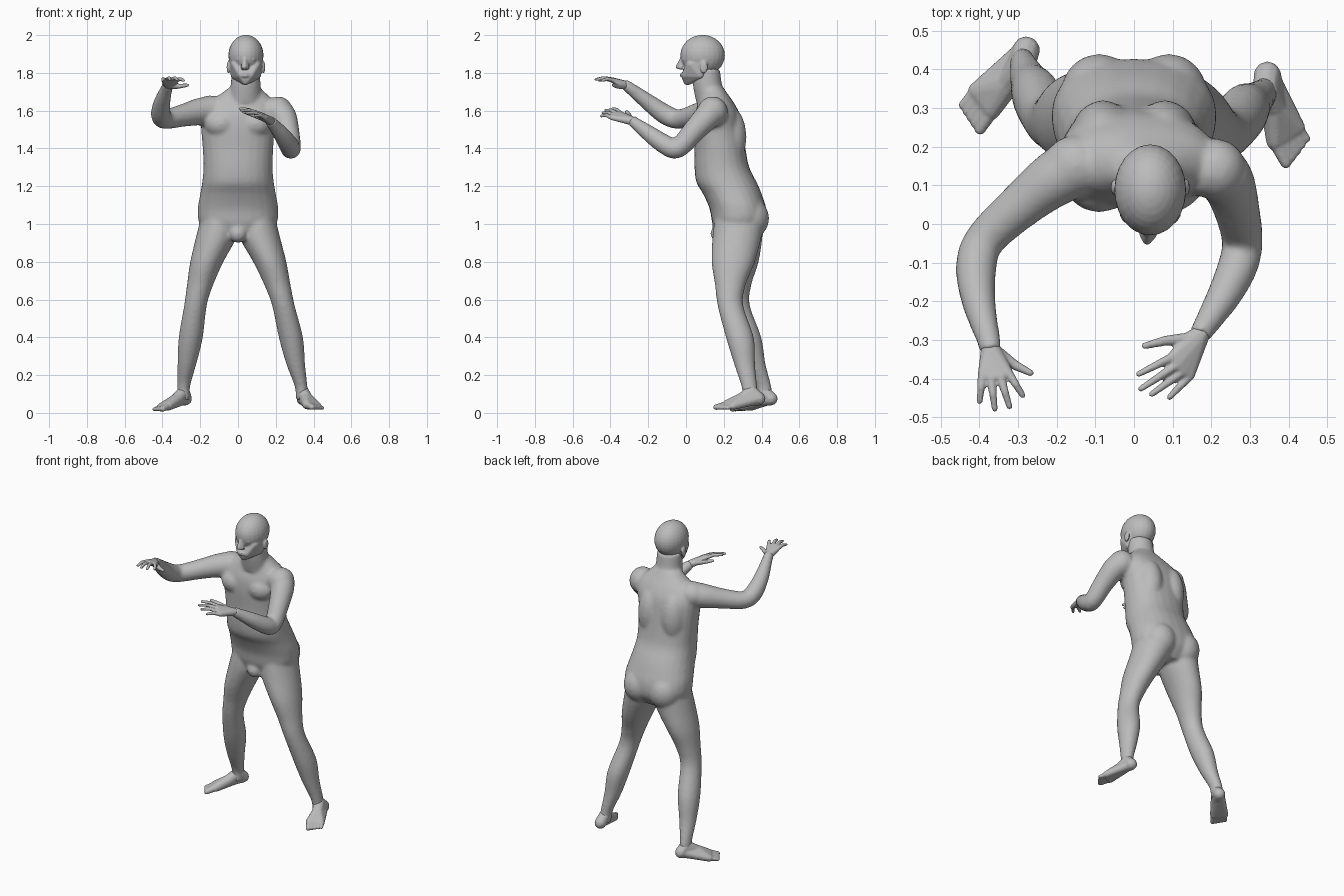
import bpy
import bmesh
from math import cos, sin, pi, copysign
from mathutils import Vector, Matrix

default_cube = bpy.data.objects.get("Cube")
if default_cube:
    bpy.data.objects.remove(default_cube, do_unlink=True)

# Single clay grey material
clay = bpy.data.materials.new("clay_grey")
clay.use_nodes = True
clay.diffuse_color = (0.5, 0.5, 0.5, 1)
clay.node_tree.nodes["Principled BSDF"].inputs["Base Color"].default_value = clay.diffuse_color

SIDES = 24


def spline(rows, steps=4):
    """Smooth the rows of a profile with a Catmull-Rom curve."""
    rows = [Vector(row) for row in rows]
    result = []
    for i in range(len(rows) - 1):
        a, b, c = rows[max(i - 1, 0)], rows[i], rows[i + 1]
        d = rows[min(i + 2, len(rows) - 1)]
        for s in range(steps):
            t = s / steps
            result.append(b + (c - a) * (t / 2) + (a * 2 - b * 5 + c * 4 - d) * (t * t / 2)
                          + (b * 3 - a - c * 3 + d) * (t ** 3 / 2))
    result.append(rows[-1])
    return result


def skin_rings(bm, rings):
    """Bridge rings of points into a closed tube."""
    loops = [[bm.verts.new(p) for p in ring] for ring in rings]
    for low, high in zip(loops, loops[1:]):
        for i in range(SIDES):
            j = (i + 1) % SIDES
            bm.faces.new((low[i], low[j], high[j], high[i]))
    bm.faces.new(loops[0][::-1])
    bm.faces.new(loops[-1])


def stack(bm, rows, power=1.0):
    """Loft level ovals: x, y, z, half width, half depth."""
    rings = []
    for x, y, z, rx, ry in spline(rows):
        ring = []
        for i in range(SIDES):
            c, s = cos(2 * pi * i / SIDES), sin(2 * pi * i / SIDES)
            ring.append((x + rx * copysign(abs(c) ** power, c),
                         y + ry * copysign(abs(s) ** power, s), z))
        rings.append(ring)
    skin_rings(bm, rings)


def tube(bm, rows):
    """Loft round sections square to a path: x, y, z, radius."""
    path = spline(rows)
    rings = []
    for k, row in enumerate(path):
        tangent = path[min(k + 1, len(path) - 1)].xyz - path[max(k - 1, 0)].xyz
        side = tangent.cross(Vector((0, 0, 1))).normalized()
        up = side.cross(tangent).normalized()
        rings.append([row.xyz + (side * cos(2 * pi * i / SIDES) + up * sin(2 * pi * i / SIDES)) * row.w
                      for i in range(SIDES)])
    skin_rings(bm, rings)


def ball(bm, centre, size):
    matrix = Matrix.Translation(centre) @ Matrix.Diagonal((*size, 1))
    bmesh.ops.create_uvsphere(bm, u_segments=SIDES, v_segments=16, radius=1, matrix=matrix)


def hull(bm, balls):
    """Wrap a convex skin around balls given as (centre, radius)."""
    unit = bmesh.new()
    bmesh.ops.create_icosphere(unit, subdivisions=2, radius=1)
    wrap = bmesh.new()
    for centre, radius in balls:
        for v in unit.verts:
            wrap.verts.new(Vector(centre) + v.co * radius)
    bmesh.ops.convex_hull(wrap, input=list(wrap.verts))
    bmesh.ops.delete(wrap, geom=[v for v in wrap.verts if not v.link_faces], context='VERTS')
    mesh = bpy.data.meshes.new("wrap")
    wrap.to_mesh(mesh)
    bm.from_mesh(mesh)
    bpy.data.meshes.remove(mesh)
    unit.free()
    wrap.free()


def digit(bm, points, start, end):
    """Tapered finger or toe made of hulled joints."""
    radii = [start + (end - start) * i / (len(points) - 1) for i in range(len(points))]
    joints = list(zip(points, radii))
    for pair in zip(joints, joints[1:]):
        hull(bm, pair)


def finish(name, bm, voxel, relax):
    """Fuse the overlapping volumes into one smooth skin."""
    mesh = bpy.data.meshes.new(name)
    bmesh.ops.recalc_face_normals(bm, faces=list(bm.faces))
    bm.to_mesh(mesh)
    bm.free()
    mesh.materials.append(clay)
    mesh.shade_smooth()
    part = bpy.data.objects.new(name, mesh)
    bpy.context.collection.objects.link(part)
    fuse = part.modifiers.new("fuse", 'REMESH')
    fuse.mode = 'VOXEL'
    fuse.voxel_size = voxel
    fuse.use_smooth_shade = True
    soften = part.modifiers.new("soften", 'SMOOTH')
    soften.factor = 0.5
    soften.iterations = relax


# Torso, leaning forward from the hips
body = bmesh.new()
stack(body, [
    (0, .27, .93, .1, .1), (0, .28, 1, .2, .14), (0, .275, 1.08, .213, .15),
    (0, .245, 1.16, .2, .155), (0, .215, 1.22, .19, .16), (0, .19, 1.3, .183, .145),
    (0, .18, 1.4, .187, .135), (0, .17, 1.5, .195, .13), (.01, .165, 1.58, .205, .12),
    (.02, .16, 1.64, .18, .095), (.03, .15, 1.69, .12, .07), (.035, .14, 1.72, .085, .06)], 0.88)
stack(body, [(.035, .14, 1.64, .09, .085), (.04, .115, 1.73, .08, .078), (.042, .105, 1.82, .075, .075)])
for s in (-1, 1):
    ball(body, (s * .09, .11, 1.53), (.09, .08, .075))   # chest
    ball(body, (s * .08, .22, 1.46), (.085, .1, .17))    # back
    ball(body, (s * .09, .335, 1.03), (.1, .105, .11))   # buttock
ball(body, (0, .18, .95), (.05, .05, .05))
ball(body, (-.15, .15, 1.605), (.085, .08, .075))        # shoulders
ball(body, (.215, .14, 1.595), (.075, .08, .08))

# Legs, sharing one list of thicknesses
leg_size = [(.1, .13), (.108, .13), (.088, .115), (.07, .082), (.06, .068),
            (.064, .074), (.05, .056), (.034, .042), (.034, .042)]
right_leg = [(-.1, .28, 1.02), (-.115, .275, .93), (-.165, .27, .8), (-.2, .265, .68), (-.225, .27, .57),
             (-.25, .325, .4), (-.27, .365, .26), (-.287, .41, .14), (-.288, .415, .07)]
left_leg = [(.1, .28, 1.02), (.115, .27, .93), (.168, .25, .8), (.208, .235, .68), (.24, .235, .57),
            (.28, .285, .4), (.305, .31, .26), (.334, .335, .14), (.34, .345, .07)]
for leg in (right_leg, left_leg):
    stack(body, [(*p, *size) for p, size in zip(leg, leg_size)])

# Arms reaching forward
tube(body, [(-.12, .16, 1.6, .08), (-.2, .12, 1.595, .073), (-.29, .05, 1.575, .06), (-.385, -.04, 1.555, .052),
            (-.408, -.11, 1.58, .053), (-.402, -.2, 1.645, .044), (-.376, -.3, 1.722, .031), (-.37, -.33, 1.74, .03)])
tube(body, [(.18, .15, 1.6, .08), (.235, .12, 1.575, .072), (.265, .04, 1.49, .06), (.28, -.045, 1.4, .053),
            (.268, -.11, 1.42, .052), (.23, -.19, 1.475, .044), (.18, -.27, 1.535, .031), (.17, -.29, 1.55, .03)])
finish("body", body, 0.01, 7)


# Hands with a flat palm, four bent fingers and a thumb
def hand(name, wrist, knuckles, tips, thumb):
    bm = bmesh.new()
    hull(bm, [(wrist, .024), (thumb[0], .016)] + [(k, .0125) for k in knuckles])
    for knuckle, tip in zip(knuckles, tips):
        middle = (Vector(knuckle) + Vector(tip)) / 2 + Vector((0, 0, .008))
        digit(bm, [knuckle, middle, tip], .0125, .008)
    digit(bm, thumb, .017, .009)
    finish(name, bm, 0.004, 3)


hand("right_hand", (-.372, -.32, 1.735),
     [(-.325, -.385, 1.76), (-.346, -.395, 1.765), (-.37, -.397, 1.765), (-.392, -.388, 1.76)],
     [(-.288, -.443, 1.76), (-.322, -.472, 1.765), (-.36, -.478, 1.765), (-.399, -.458, 1.76)],
     [(-.35, -.335, 1.73), (-.308, -.365, 1.73), (-.268, -.385, 1.735)])
hand("left_hand", (.173, -.285, 1.545),
     [(.098, -.345, 1.585), (.108, -.367, 1.585), (.125, -.383, 1.575), (.145, -.392, 1.562)],
     [(.012, -.388, 1.61), (.018, -.426, 1.602), (.046, -.44, 1.588), (.092, -.448, 1.572)],
     [(.135, -.298, 1.56), (.08, -.302, 1.578), (.028, -.315, 1.595)])


# Feet turned outward, with five toes fanned from the ball
def foot(name, heel, ankle, instep, ball_in, ball_out, big_tip, small_tip):
    bm = bmesh.new()
    hull(bm, [(heel, .036), (ankle, .034), (instep, .034)])
    hull(bm, [(heel, .03), (instep, .034), (ball_in, .025), (ball_out, .02)])
    for i in range(5):
        t = i / 4
        base = Vector(ball_in).lerp(ball_out, t)
        tip = Vector(big_tip).lerp(small_tip, t)
        digit(bm, [base, tip], .021 - .006 * t, .015 - .005 * t)
    finish(name, bm, 0.005, 3)


foot("right_foot", (-.279, .45, .075), (-.288, .415, .11), (-.325, .365, .07),
     (-.368, .295, .037), (-.41, .345, .031), (-.398, .245, .021), (-.445, .307, .019))
foot("left_foot", (.345, .385, .075), (.34, .345, .115), (.363, .3, .075),
     (.366, .215, .043), (.423, .25, .036), (.393, .158, .03), (.447, .22, .026))

# Head: skull, jaw, nose, lips, eyes and ears about the middle of the face
head = bmesh.new()
mid = .042
ball(head, (mid, .088, 1.893), (.093, .118, .108))
jaw = [((mid - .002, .008, 1.758), .024)]
nose = [((mid - .005, -.02, 1.88), .01), ((mid - .008, -.043, 1.832), .012)]
for s in (-1, 1):
    jaw += [((mid + s * .058, .075, 1.79), .024), ((mid + s * .055, .025, 1.845), .024),
            ((mid + s * .025, -.002, 1.79), .022), ((mid + s * .06, .1, 1.87), .03)]
    nose.append(((mid - .005 + s * .014, -.026, 1.828), .01))
    hull(head, [((mid + s * .01, -.015, 1.9), .013), ((mid + s * .055, .012, 1.897), .013)])  # brow
    ball(head, (mid + s * .034, -.007, 1.871), (.016, .012, .009))
    ball(head, (mid + s * .093, .095, 1.83), (.009, .021, .033))
hull(head, jaw)
hull(head, nose)
for z in (1.783, 1.794):
    ball(head, (mid - .004, -.02, z), (.024, .012, .006))
finish("head", head, 0.005, 3)
